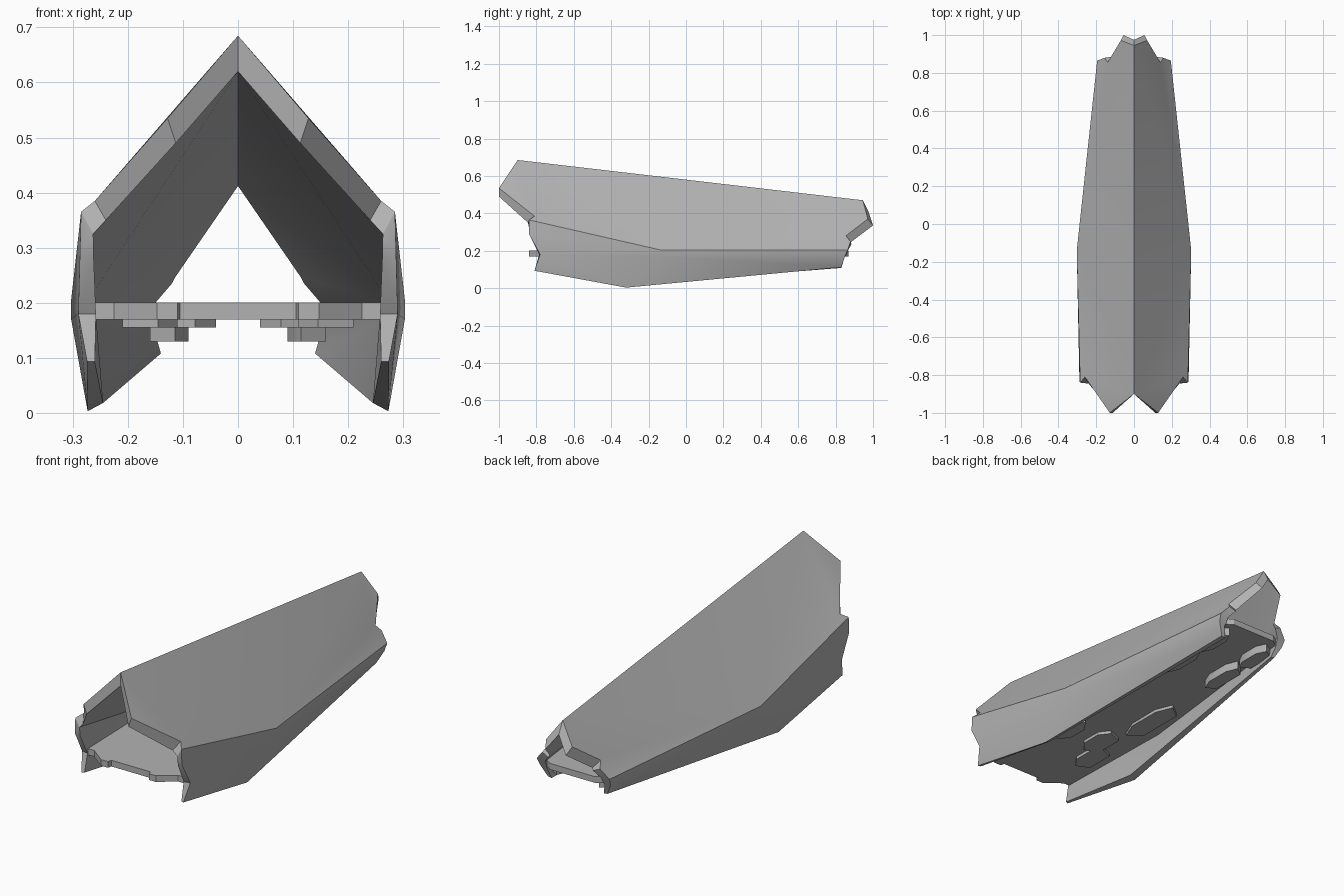
import bpy, bmesh

cube = bpy.data.objects.get("Cube")
if cube:
    bpy.data.objects.remove(cube, do_unlink=True)

grey = bpy.data.materials.new("hull_grey")
grey.use_nodes = True
COLOUR = (0.45, 0.45, 0.45, 1)
grey.diffuse_color = COLOUR
grey.node_tree.nodes["Principled BSDF"].inputs["Base Color"].default_value = COLOUR


def finish(name, bm):
    """Turn a bmesh into a named, shaded object."""
    bmesh.ops.recalc_face_normals(bm, faces=bm.faces)
    mesh = bpy.data.meshes.new(name)
    bm.to_mesh(mesh)
    bm.free()
    mesh.materials.append(grey)
    obj = bpy.data.objects.new(name, mesh)
    bpy.context.collection.objects.link(obj)
    bpy.ops.object.select_all(action='DESELECT')
    obj.select_set(True)
    bpy.context.view_layer.objects.active = obj
    bpy.ops.object.shade_smooth_by_angle(angle=0.5)
    return obj


def slab(name, outline, bottom, top):
    """Extrude a flat outline between two heights."""
    bm = bmesh.new()
    face = bm.faces.new([bm.verts.new((x, y, bottom)) for x, y in outline])
    grown = bmesh.ops.extrude_face_region(bm, geom=[face])["geom"]
    for v in grown:
        if isinstance(v, bmesh.types.BMVert):
            v.co.z = top
    return finish(name, bm)


# Hull corners on the left half: outer skin point, inner skin point
corners = {
    "ridge_front": ((0, -.9, .685), (0, -.9, .62)),
    "beak_front": ((.128, -1, .535), (.113, -1, .49)),
    "notch_front": ((.26, -.81, .385), (.24, -.845, .35)),
    "cheek_front": ((.285, -.84, .365), (.263, -.84, .325)),
    "jaw_front": ((.287, -.84, .29), (.262, -.835, .28)),
    "waist_front": ((.29, -.78, .18), (.258, -.785, .18)),
    "foot_front": ((.274, -.81, .093), (.26, -.805, .093)),
    "keel": ((.273, -.32, .003), (.245, -.32, .018)),
    "foot_rear": ((.16, .83, .112), (.14, .83, .108)),
    "waist_rear": ((.19, .85, .17), (.155, .845, .16)),
    "crease_rear": ((.195, .865, .205), (.15, .865, .2)),
    "cheek_rear": ((.155, .88, .25), (.12, .885, .235)),
    "notch_rear": ((.14, .855, .28), (.115, .88, .245)),
    "beak_rear": ((.07, .972, .37), (.055, 1, .335)),
    "ridge_rear": ((0, .945, .47), (0, .975, .412)),
    "crease_mid": ((.303, -.14, .205), (.275, -.14, .2)),
    "waist_mid": ((.303, -.14, .17), (.272, -.14, .175)),
}
rim = list(corners)[:15]

panels = [
    # roof
    "ridge_front beak_front notch_front",
    "ridge_front notch_front crease_mid",
    "notch_front cheek_front crease_mid",
    "ridge_front crease_mid ridge_rear",
    "ridge_rear crease_mid notch_rear",
    "crease_mid cheek_rear notch_rear",
    "crease_mid crease_rear cheek_rear",
    "ridge_rear notch_rear beak_rear",
    # side skirt
    "cheek_front jaw_front crease_mid",
    "jaw_front waist_front crease_mid",
    "waist_front waist_mid crease_mid",
    "waist_front foot_front keel",
    "waist_front keel waist_mid",
    "waist_mid keel foot_rear",
    "waist_mid foot_rear waist_rear",
    "crease_mid waist_mid waist_rear crease_rear",
]

# Hull shell: two skins joined along the rim, mirrored across the ridge
bm = bmesh.new()
outer = {n: bm.verts.new(p[0]) for n, p in corners.items()}
inner = {n: bm.verts.new(p[1]) for n, p in corners.items()}
for panel in panels:
    names = panel.split()
    bm.faces.new([outer[n] for n in names])
    bm.faces.new([inner[n] for n in reversed(names)])
for a, b in zip(rim, rim[1:]):
    bm.faces.new((outer[b], outer[a], inner[a], inner[b]))
bmesh.ops.mirror(bm, geom=bm.verts[:] + bm.edges[:] + bm.faces[:],
                 axis='X', merge_dist=0.0005)
finish("hull_shell", bm)

# Floor deck
half = [(.105, -.82), (.11, -.84), (.147, -.84), (.225, -.78), (.26, -.78),
        (.275, -.14), (.165, .84), (.12, .87)]
slab("floor_deck", half + [(-x, y) for x, y in reversed(half)], .17, .2)


# Underside pads: stretched hexagons in mirrored pairs
def pad(name, x, y, width, length, depth):
    w, l = width / 2, length / 2
    shape = [(-w, -l * .5), (-w * .3, -l), (w, -l * .7),
             (w, l * .7), (-w * .3, l), (-w, l * .5)]
    for side, s in (("left", 1), ("right", -1)):
        slab(f"{side}_{name}", [(s * (x + u), y + v) for u, v in shape],
             .17 - depth, .17)


pad("front_inner_pad", .095, -.36, .11, .2, .015)
pad("front_outer_pad", .16, -.5, .1, .2, .015)
pad("middle_pad", .16, -.06, .1, .34, .015)
pad("rear_inner_pad", .125, .5, .07, .24, .04)
pad("rear_outer_pad", .125, .73, .07, .2, .04)
